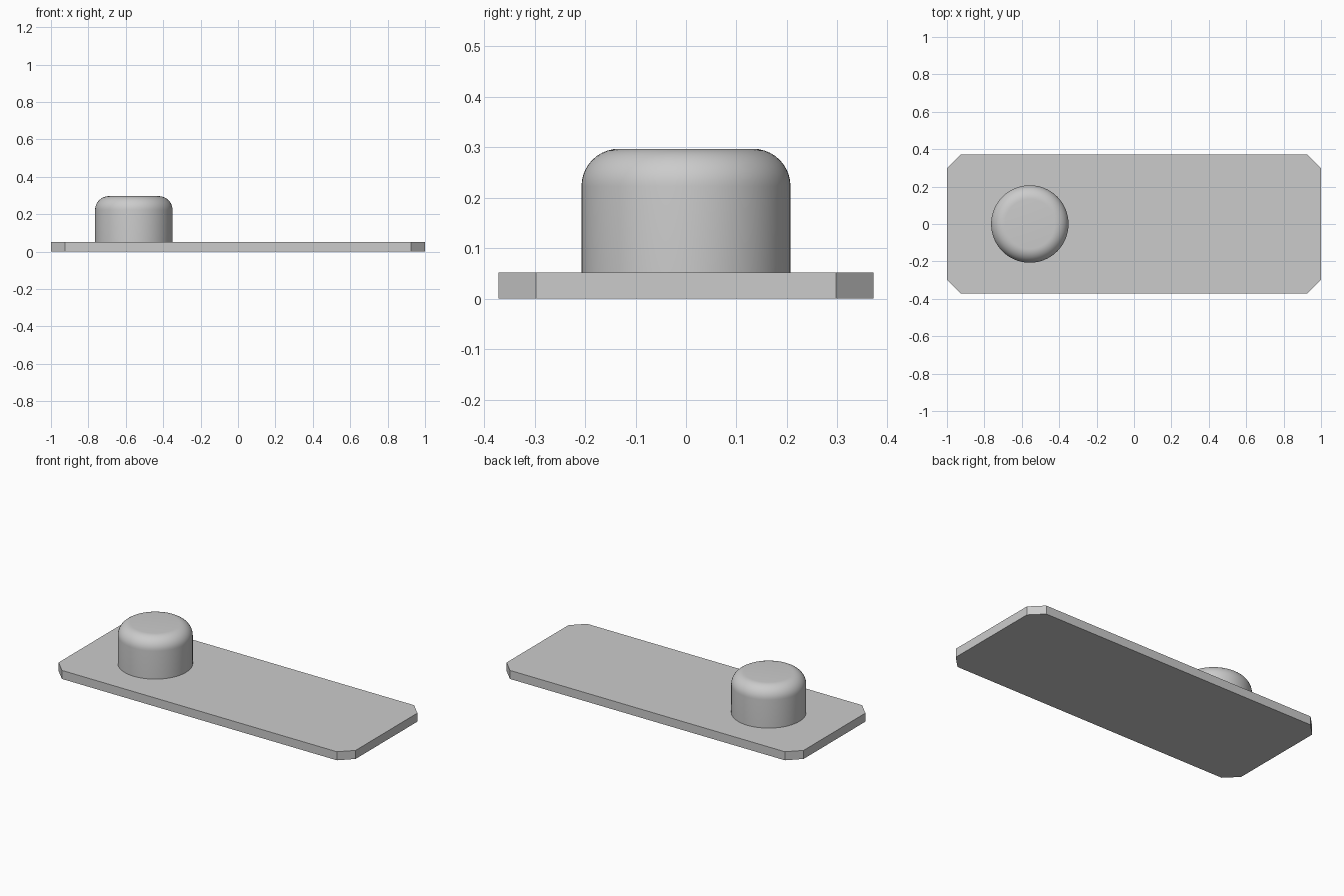
import bpy
import bmesh
from math import cos, sin, pi, radians

cube = bpy.data.objects.get("Cube")
if cube:
    bpy.data.objects.remove(cube, do_unlink=True)

# Plain grey material
GREY = (0.6, 0.6, 0.6, 1)
grey = bpy.data.materials.new("grey")
grey.use_nodes = True
grey.diffuse_color = GREY
grey.node_tree.nodes["Principled BSDF"].inputs["Base Color"].default_value = GREY


def add_object(name, bm):
    bmesh.ops.recalc_face_normals(bm, faces=bm.faces)
    mesh = bpy.data.meshes.new(name)
    bm.to_mesh(mesh)
    bm.free()
    mesh.materials.append(grey)
    obj = bpy.data.objects.new(name, mesh)
    bpy.context.collection.objects.link(obj)
    return obj


# Base plate with chamfered corners
HALF_X, HALF_Y, THICK, CHAMFER = 1.0, 0.371, 0.052, 0.074
bm = bmesh.new()
bmesh.ops.create_cube(bm, size=1)
for v in bm.verts:
    v.co = (v.co.x * 2 * HALF_X, v.co.y * 2 * HALF_Y, (v.co.z + 0.5) * THICK)
corners = [e for e in bm.edges if abs(e.verts[0].co.z - e.verts[1].co.z) > THICK / 2]
bmesh.ops.bevel(bm, geom=corners, offset=CHAMFER, segments=1, affect='EDGES')
add_object("base_plate", bm)

# Round knob: a lathed profile with a filleted top edge
RADIUS, TOP, FILLET, STEPS, SIDES = 0.207, 0.297, 0.074, 10, 64
profile = [(RADIUS, THICK)]
for i in range(STEPS + 1):
    a = pi / 2 * i / STEPS
    profile.append((RADIUS - FILLET + FILLET * cos(a), TOP - FILLET + FILLET * sin(a)))

bm = bmesh.new()
rings = [[bm.verts.new((r * cos(2 * pi * k / SIDES), r * sin(2 * pi * k / SIDES), z))
          for k in range(SIDES)] for r, z in profile]
for low, high in zip(rings, rings[1:]):
    for k in range(SIDES):
        n = (k + 1) % SIDES
        bm.faces.new((low[k], low[n], high[n], high[k]))
bm.faces.new(rings[-1])
bm.faces.new(rings[0][::-1])
knob = add_object("knob", bm)
knob.location.x = -0.557

# Smooth the knob, keeping its bottom rim sharp
bpy.ops.object.select_all(action='DESELECT')
knob.select_set(True)
bpy.context.view_layer.objects.active = knob
bpy.ops.object.shade_smooth_by_angle(angle=radians(30))
